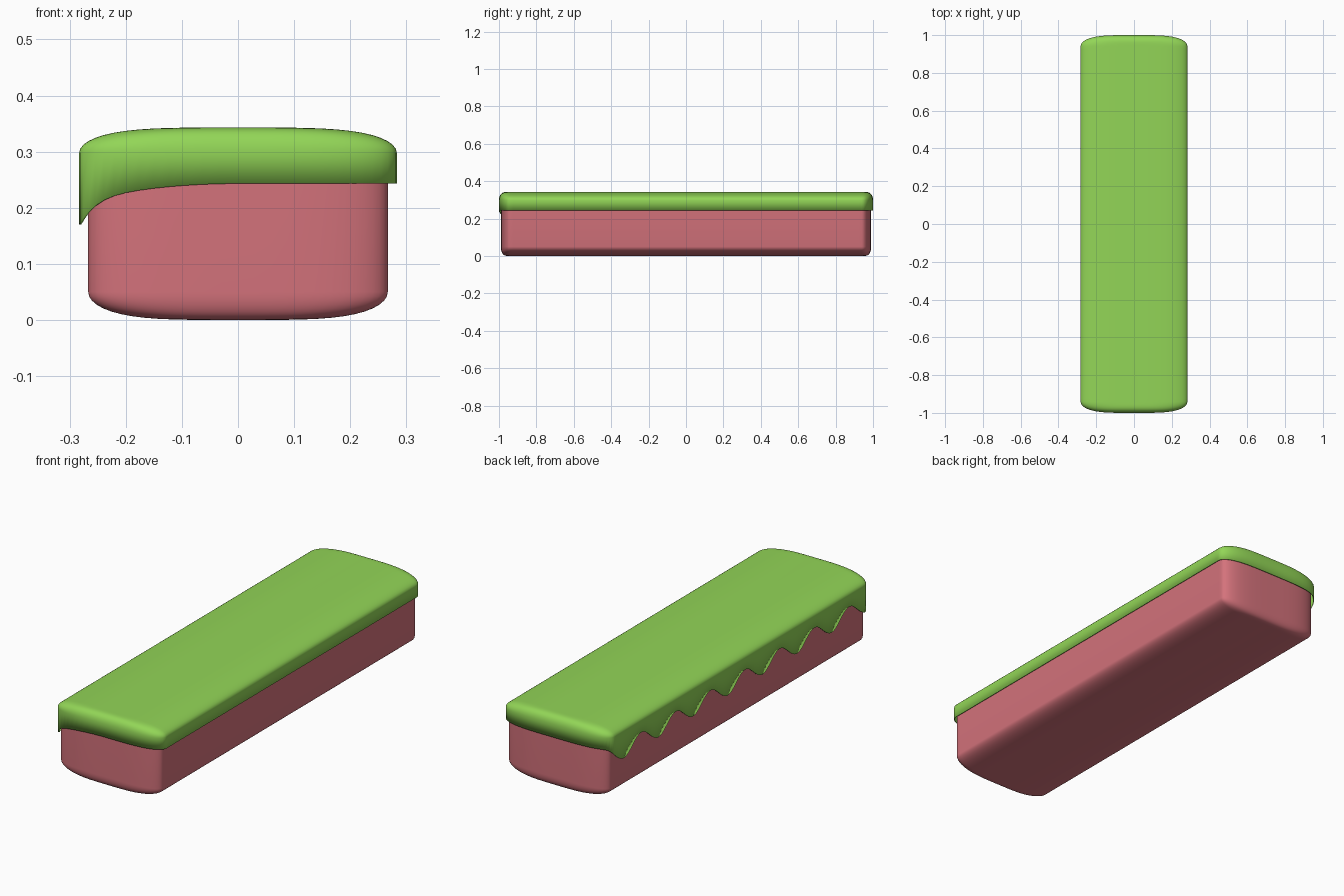
import bpy, bmesh, math

if "Cube" in bpy.data.objects:
    bpy.data.objects.remove(bpy.data.objects["Cube"], do_unlink=True)

CAP_STEPS, SIDE_STEPS = 28, 120


def material(name, color):
    m = bpy.data.materials.new(name)
    m.use_nodes = True
    m.diffuse_color = (*color, 1)
    m.node_tree.nodes["Principled BSDF"].inputs["Base Color"].default_value = (*color, 1)
    return m


def outline(width, straight, depth):
    """Long loop with straight sides and gently bulging ends."""
    half = []
    for i in range(CAP_STEPS + 1):
        x = math.sin((i / CAP_STEPS - 0.5) * math.pi)
        half.append((x * width, straight + depth * math.sqrt(max(0, 1 - x ** 4))))
    side = [straight * (1 - 2 * i / SIDE_STEPS) for i in range(1, SIDE_STEPS)]
    loop = half + [(width, y) for y in side]
    return loop + [(-x, -y) for x, y in loop]


def loft(name, rings, mat, cap_first=True, cap_last=True):
    bm = bmesh.new()
    loops = [[bm.verts.new(p) for p in ring] for ring in rings]
    for a, b in zip(loops, loops[1:]):
        for i in range(len(a)):
            j = (i + 1) % len(a)
            bm.faces.new((a[i], a[j], b[j], b[i]))
    if cap_first:
        bm.faces.new(loops[0])
    if cap_last:
        bm.faces.new(loops[-1])
    bmesh.ops.recalc_face_normals(bm, faces=bm.faces)
    mesh = bpy.data.meshes.new(name)
    bm.to_mesh(mesh)
    bm.free()
    mesh.materials.append(mat)
    obj = bpy.data.objects.new(name, mesh)
    bpy.context.collection.objects.link(obj)
    bpy.ops.object.select_all(action='DESELECT')
    obj.select_set(True)
    bpy.context.view_layer.objects.active = obj
    bpy.ops.object.shade_smooth_by_angle(angle=math.radians(40))
    return obj


def dome(width, straight, depth, base, rise, steps=14):
    """Rings from the crown out to the full outline."""
    rings = []
    for i in range(1, steps + 1):
        u = math.sin(i / steps * math.pi / 2)
        z = base + rise * math.sqrt(max(0, 1 - u ** 4))
        rings.append([(x, y, z) for x, y in outline(width * u, straight, depth * u)])
    return rings


# Lower edge of the lid: scalloped on one long side, sweeping up across the front
def drop(x, y):
    t = max(0, -x / LID_W)
    if y < -LID_S:
        return 0.03 * t ** 2 + 0.043 * t ** 10
    wave = 0.5 + 0.5 * math.cos(2 * math.pi * (y + 0.95) / 0.26)
    return 0.073 * wave * t ** 12


pink = material("pink", (0.66, 0.17, 0.20))
green = material("green", (0.29, 0.67, 0.095))

# Body: rounded underside, straight walls
body_rings = dome(0.267, 0.94, 0.05, 0.05, -0.05)
body_rings.append([(x, y, 0.305) for x, y in outline(0.267, 0.94, 0.05)])
loft("body", body_rings, pink)

# Lid: domed top with a hanging skirt
LID_W, LID_S, LID_D = 0.283, 0.94, 0.06
lid_rings = dome(LID_W, LID_S, LID_D, 0.298, 0.045)
lid_rings.append([(x, y, 0.243 - drop(x, y)) for x, y in outline(LID_W, LID_S, LID_D)])
lid = loft("lid", lid_rings, green, cap_last=False)
shell = lid.modifiers.new("shell", 'SOLIDIFY')
shell.thickness = 0.004
shell.offset = -1
